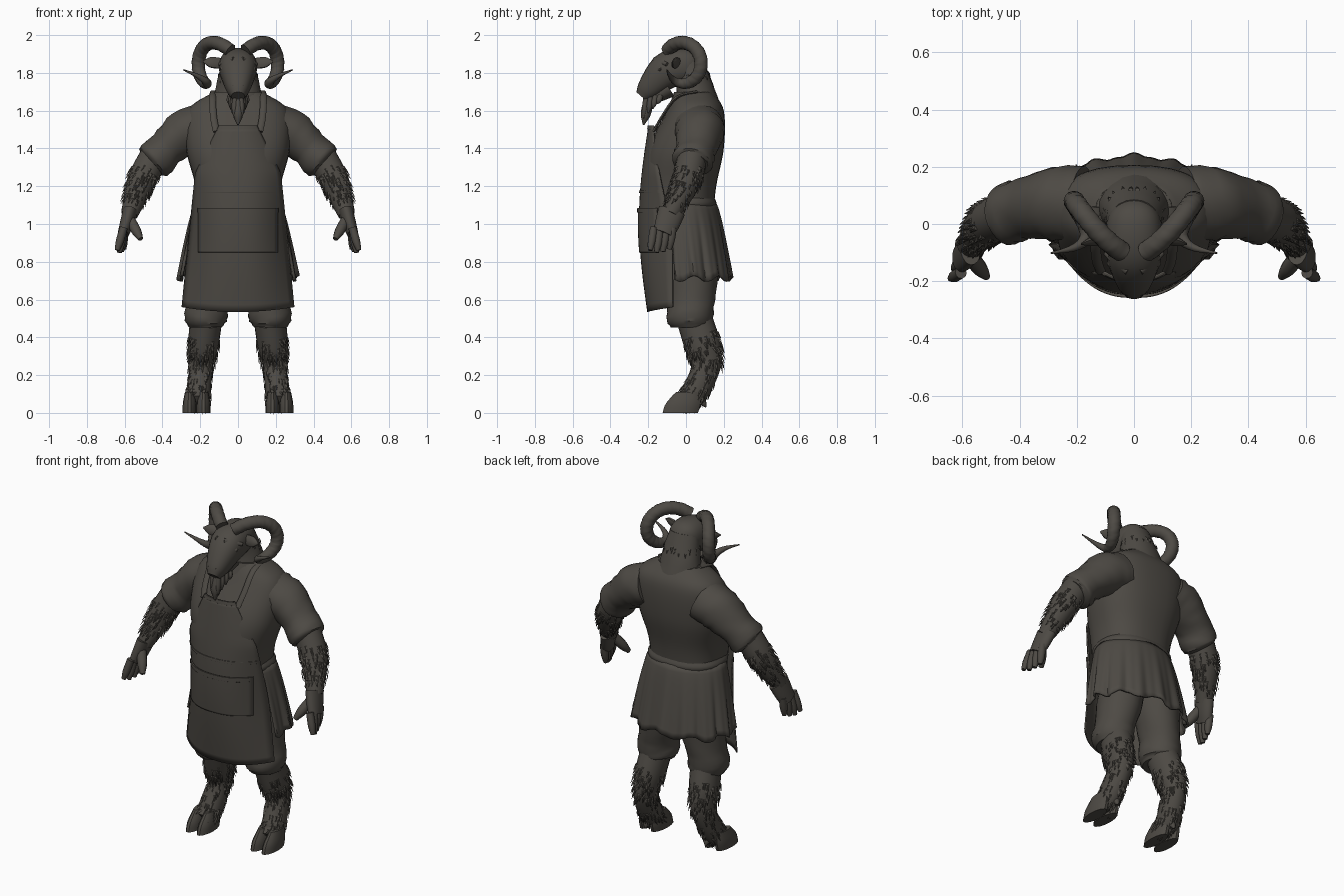
import bpy, bmesh, math, random
from mathutils import Vector

random.seed(4)
if "Cube" in bpy.data.objects:
    bpy.data.objects.remove(bpy.data.objects["Cube"], do_unlink=True)

colour = (.075, .068, .058, 1)
clay = bpy.data.materials.new("dark_warm_grey")
clay.use_nodes = True
clay.diffuse_color = colour
clay.node_tree.nodes["Principled BSDF"].inputs["Base Color"].default_value = colour


def make(name, verts, faces, mirror=False, thickness=0):
    """Turn geometry into a shaded object, optionally mirrored or thickened."""
    mesh = bpy.data.meshes.new(name)
    mesh.from_pydata(verts, [], faces)
    bm = bmesh.new()
    bm.from_mesh(mesh)
    bmesh.ops.recalc_face_normals(bm, faces=bm.faces)
    bm.to_mesh(mesh)
    bm.free()
    mesh.materials.append(clay)
    obj = bpy.data.objects.new(name, mesh)
    bpy.context.collection.objects.link(obj)
    bpy.ops.object.select_all(action='DESELECT')
    obj.select_set(True)
    bpy.context.view_layer.objects.active = obj
    bpy.ops.object.shade_smooth_by_angle(angle=math.radians(40))
    if thickness:
        solidify = obj.modifiers.new("thickness", 'SOLIDIFY')
        solidify.thickness, solidify.offset = thickness, 0
    if mirror:
        obj.modifiers.new("mirror", 'MIRROR')


def smooth_path(points, steps):
    """Catmull-Rom through (x, y, z, half width, half depth); depth may be left out."""
    knots = [Vector(p if len(p) == 5 else (*p, p[-1])) for p in points]
    knots = [knots[0] * 2 - knots[1], *knots, knots[-1] * 2 - knots[-2]]
    path = []
    for before, start, end, after in zip(knots, knots[1:], knots[2:], knots[3:]):
        for i in range(steps):
            t = i / steps
            path.append(start + (end - before) * (t / 2)
                        + (before * 2 - start * 5 + end * 4 - after) * (t * t / 2)
                        + (start * 3 - before - end * 3 + after) * (t ** 3 / 2))
    return path + [knots[-2]]


def frames(path, flat=False):
    """Centre, tangent, two cross axes and two radii at every path point."""
    across = Vector((1, 0, 0))
    last = len(path) - 1
    for i, point in enumerate(path):
        ahead, behind = path[min(i + 1, last)], path[max(i - 1, 0)]
        tangent = Vector(ahead[:3]) - Vector(behind[:3])
        tangent = Vector((0, 0, -1)) if flat else tangent.normalized()
        across = (across - tangent * across.dot(tangent)).normalized()
        yield Vector(point[:3]), tangent, across, tangent.cross(across), point[3], point[4]


def loft(name, points, sides=20, steps=4, flat=False, square=2, wrinkle=0, depth=1, mirror=False):
    """Skin a tube of rounded sections along a smoothed path."""
    verts, faces = [], []
    path = smooth_path(points, steps)
    for i, (centre, _, across, along, width, height) in enumerate(frames(path, flat)):
        for k in range(sides):
            angle = math.tau * k / sides
            c, s = math.cos(angle), math.sin(angle)
            fold = 1 + wrinkle * math.sin(i * 2 + 2 * math.sin(angle * 2 + i))
            verts.append(centre
                         + across * math.copysign(abs(c) ** (2 / square), c) * width * fold
                         + along * math.copysign(abs(s) ** (2 / square), s) * height * depth * fold)
    for i in range(len(path) - 1):
        low, high = i * sides, (i + 1) * sides
        for k in range(sides):
            j = (k + 1) % sides
            faces.append((low + k, low + j, high + j, high + k))
    faces += [tuple(range(sides)), tuple(range(len(verts) - sides, len(verts)))]
    make(name, verts, faces, mirror)


def spike(name, start, end, radius, tip=.15, depth=1, mirror=True):
    """Short tapered piece for fingers, tufts and ears."""
    start, end = Vector(start), Vector(end)
    loft(name, [(*start, radius), (*start.lerp(end, .6), radius), (*end, radius * tip)],
         sides=10, depth=depth, mirror=mirror)


def fur(name, points, count, length):
    """Flat-lying pointed tufts scattered over a limb."""
    verts, faces = [], []
    rings = list(frames(smooth_path(points, 8)))[4:-3]
    for _ in range(count):
        centre, tangent, across, along, width, height = random.choice(rings)
        angle = random.uniform(0, math.tau)
        c, s = math.cos(angle), math.sin(angle)
        normal = (across * c * height + along * s * width).normalized()
        root = centre + across * c * width + along * s * height
        size = random.uniform(.7, 1.2) * length
        side = tangent.cross(normal) * size / 4
        sunk = root - normal * size / 8
        b = len(verts)
        verts += [sunk - side, sunk + side, root + (normal * .1 + tangent * .3) * size,
                  root + (tangent + normal * .15) * size]
        faces += [(b, b + 1, b + 2), (b, b + 2, b + 3), (b + 1, b + 3, b + 2), (b, b + 3, b + 1)]
    make(name, verts, faces, mirror=True)


def sheet(name, rows, columns, point, thickness):
    """Thin cloth from a function of two fractions: down and across."""
    verts = [point(i / rows, k / columns) for i in range(rows + 1) for k in range(columns + 1)]
    w = columns + 1
    faces = [(i * w + k, i * w + k + 1, (i + 1) * w + k + 1, (i + 1) * w + k)
             for i in range(rows) for k in range(columns)]
    make(name, verts, faces, thickness=thickness)


# Shirt body, neck and collar
loft("shirt_body", [(0, -.03, 1, .21, .17), (0, -.03, 1.2, .225, .19), (0, 0, 1.4, .275, .2),
                    (0, .05, 1.6, .265, .15), (0, .045, 1.7, .13, .095)],
     sides=32, steps=6, flat=True, square=2.4)
loft("neck", [(0, .06, 1.6, .15), (0, .045, 1.73, .115), (0, .01, 1.86, .09)], depth=.85, wrinkle=.02)
loft("collar", [(0, .045, 1.63, .165), (0, .045, 1.7, .135)], flat=True, depth=.8)

# Arms and hands
loft("sleeve", [(.18, .07, 1.52, .125), (.28, .07, 1.48, .123), (.38, .055, 1.4, .1),
                (.44, .035, 1.335, .105), (.46, .03, 1.315, .08)],
     sides=24, wrinkle=.035, depth=1.05, mirror=True)
forearm = [(.44, .035, 1.36, .08), (.515, 0, 1.22, .075), (.575, -.08, 1.05, .045)]
loft("forearm", forearm, steps=6, mirror=True)
fur("forearm_fur", forearm, 170, .045)
loft("palm", [(.57, -.075, 1.07, .04), (.59, -.1, 1, .036), (.607, -.12, .95, .03)],
     depth=1.8, mirror=True)
for i in range(4):
    y = -.17 + i * .034
    curl = abs(i - 1.3) * .012
    spike("finger", (.605, y, .98), (.64 - i * .012, y - .02, .845 + curl), .021, tip=.6)
spike("thumb", (.575, -.11, 1.03), (.515, -.185, .92), .027, tip=.5)

# Shorts, furred legs and cloven hooves
loft("shorts", [(.11, .02, 1, .11), (.125, .04, .8, .125), (.16, .03, .6, .11),
                (.17, .02, .5, .113), (.17, .02, .455, .09)],
     sides=24, wrinkle=.03, depth=1.1, mirror=True)
shin = [(.17, .05, .48, .085, .095), (.185, .09, .35, .08, .095), (.195, .11, .25, .063, .075),
        (.21, .04, .1, .065, .07), (.215, -.02, .05, .06, .05)]
loft("lower_leg", shin, steps=6, mirror=True)
fur("leg_fur", shin, 260, .05)
for x in (.182, .256):
    loft("hoof_toe", [(x, .01, .11, .025), (x, -.015, .05, .036), (x, -.03, 0, .037)],
         sides=14, flat=True, depth=2.6, mirror=True)
spike("dewclaw", (.2, .07, .09), (.205, .105, .03), .018)


# Apron surface: a narrow bib widening to the waist, wrapped round the front
def apron_point(z, u, lift=0, half=0):
    drop = 1.52 - z
    width = .1 * (1 + drop + min(1, drop * 4))
    middle = -.195 - .05 * math.sin(math.pi * drop)
    ease = min(1, drop / .7)
    edge = -.17 + .1 * ease * ease * (3 - 2 * ease)
    x = u * (half or width)
    return x, middle + (edge - middle) * abs(x / width) ** 2.5 - lift, z


def apron_sheet(name, top, bottom, lift=0, half=0, thickness=.008, sag=0):
    def point(down, over):
        u = over * 2 - 1
        x, y, z = apron_point(top + (bottom - top) * down, u, lift, half)
        return x, y, z - sag * down ** 4 * (1 - u * u)
    sheet(name, 28, 20, point, thickness)


apron_sheet("apron", 1.52, .56, sag=.025)
apron_sheet("apron_pocket", 1.08, .85, lift=.006, half=.21)
apron_sheet("pocket_hem", 1.085, 1.06, lift=.01, half=.212)
apron_sheet("apron_waist_seam", 1.18, 1.165, lift=.004)
apron_sheet("apron_bib_hem", 1.52, 1.5, lift=.004)
loft("apron_strap", [(.115, -.17, 1.49, .018), (.13, -.125, 1.57, .018), (.135, -.05, 1.67, .018),
                     (.13, .06, 1.7, .018)], sides=8, depth=.45, mirror=True)
loft("waist_belt", [(0, -.02, 1.08, .222), (0, -.02, 1.11, .23), (0, -.02, 1.14, .215)],
     sides=32, flat=True, square=2.3, depth=.79)


# Pleated skirt, open at the front under the apron
def skirt_point(down, over):
    angle = math.radians(228 * over - 24)
    pleat = 1 + down * (.035 * math.sin(angle * 13) + .015 * math.sin(angle * 29))
    flare = down ** .75
    hem = .015 * down ** 3 * math.sin(angle * 9 + 1)
    return ((.222 + .088 * flare) * pleat * math.cos(angle),
            (.17 + .035 * flare) * pleat * math.sin(angle) + .045 * flare - .015,
            1.11 - .4 * down + hem)


sheet("pleated_skirt", 12, 100, skirt_point, .012)

# Head, face and beard
loft("head", [(0, .075, 1.83, .05), (0, .03, 1.835, .09), (0, -.05, 1.83, .1),
              (0, -.115, 1.8, .095), (0, -.2, 1.715, .062), (0, -.236, 1.675, .035)],
     sides=24, square=2.3)
loft("lower_jaw", [(0, -.09, 1.72, .065), (0, -.16, 1.675, .043), (0, -.22, 1.65, .02)], depth=.8)
spike("brow", (.02, -.165, 1.87), (.1, -.1, 1.845), .016, tip=.6)
spike("eye", (.07, -.135, 1.82), (.094, -.139, 1.82), .015, tip=.3)
spike("nostril_wing", (.02, -.24, 1.735), (.04, -.225, 1.7), .013, tip=.5)
spike("ear", (.085, -.045, 1.85), (.185, -.07, 1.86), .015, depth=2)
spike("beard", (0, -.195, 1.67), (0, -.225, 1.525), .028, mirror=False)
for i in range(4):
    x, y = .02 + i * .01, -.225 + i * .025
    spike("beard_tuft", (x * .8, y + .015, 1.68), (x, y, 1.56 + i * .025), .015)
fur("neck_fur", [(.02, .03, 1.9, .07), (.02, .05, 1.7, .095)], 40, .035)

# Ridged horns: one curl back and under, with the tips flicked outward
horn = []
for i in range(25):
    s = i / 24
    turn, flick = 5 * s - .9, s ** 10
    horn.append((.04 + .17 * math.sin(math.pi * s) + .25 * flick,
                 -.02 + .1 * math.sin(turn),
                 1.85 + .11 * math.cos(turn) + .03 * flick,
                 .003 + .033 * (1 - s ** 6)))
loft("horn", horn, sides=14, wrinkle=.035, mirror=True)
